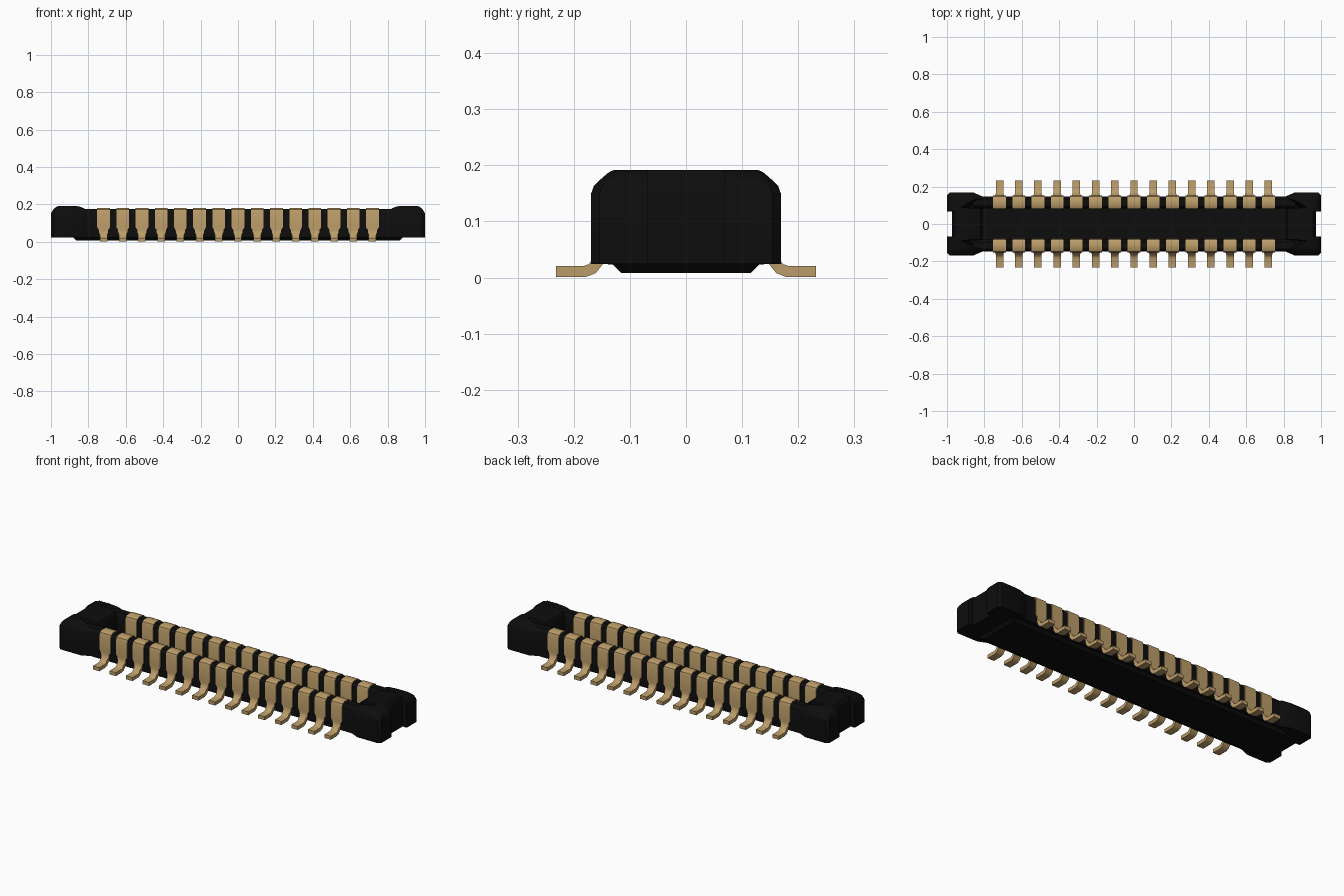
import bpy, bmesh, math
from mathutils import Vector

if "Cube" in bpy.data.objects:
    bpy.data.objects.remove(bpy.data.objects["Cube"])


def material(name, rgb):
    m = bpy.data.materials.new(name)
    m.diffuse_color = (*rgb, 1)
    m.use_nodes = True
    m.node_tree.nodes["Principled BSDF"].inputs["Base Color"].default_value = m.diffuse_color
    return m


BLACK = material("black plastic", (0.004, 0.004, 0.004))
GOLD = material("gold contact", (0.50, 0.335, 0.14))


def loft(name, rings, mat):
    """Skin a list of equal-length closed rings and cap both ends."""
    bm = bmesh.new()
    loops = [[bm.verts.new(p) for p in ring] for ring in rings]
    for a, b in zip(loops, loops[1:]):
        for i in range(len(a)):
            j = (i + 1) % len(a)
            bm.faces.new((a[i], a[j], b[j], b[i]))
    bm.faces.new(loops[0][::-1])
    bm.faces.new(loops[-1])
    bmesh.ops.recalc_face_normals(bm, faces=bm.faces)
    me = bpy.data.meshes.new(name)
    bm.to_mesh(me)
    bm.free()
    ob = bpy.data.objects.new(name, me)
    bpy.context.collection.objects.link(ob)
    me.materials.append(mat)
    return ob


def mirror(ob, axis):
    m = ob.modifiers.new("mirror", 'MIRROR')
    m.use_axis = [i == axis for i in range(3)]


def smooth(ob, angle=32):
    bpy.ops.object.select_all(action='DESELECT')
    ob.select_set(True)
    bpy.context.view_layer.objects.active = ob
    bpy.ops.object.shade_smooth_by_angle(angle=math.radians(angle))


def rect(hx, hy, z):
    return [(-hx, -hy, z), (hx, -hy, z), (hx, hy, z), (-hx, hy, z)]


# Floor of the socket, with a chamfered standoff below
loft("floor", [rect(0.865, 0.115, 0.008), rect(0.88, 0.13, 0.023),
               rect(0.965, 0.142, 0.024), rect(0.965, 0.142, 0.055)], BLACK)

# Long side walls with softened top edges
wall_profile = [(0.083, 0.024), (0.147, 0.024), (0.147, 0.158), (0.144, 0.168),
                (0.134, 0.177), (0.096, 0.177), (0.086, 0.168), (0.083, 0.158)]
wall = loft("side_wall", [[(x, y, z) for y, z in wall_profile]
                          for x in (-0.86, 0.86)], BLACK)
mirror(wall, 1)
smooth(wall)


# U-shaped end blocks: outline at each height, shrinking at the rounded top
def end_ring(z, inset, lip, pocket, start):
    y = 0.169 - inset
    half = [(start, 0.147 - inset * 0.5), (start + 0.05, y), (0.985 - lip, y),
            (1.0 - lip, y - 0.015), (1.0 - lip, 0.068), (0.974 - lip * 0.4, 0.068)]
    inner = [(pocket, 0.09), (start, 0.083)]
    pts = half + [(x, -v) for x, v in half[::-1]]
    pts += [(x, -v) for x, v in inner] + inner[::-1]
    return [(x, v, z) for x, v in pts]


end = loft("end_block", [
    end_ring(0.024, 0.0, 0.0, 0.88, 0.81),
    end_ring(0.050, 0.0, 0.0, 0.88, 0.81),
    end_ring(0.150, 0.0, 0.0, 0.905, 0.81),
    end_ring(0.164, 0.005, 0.006, 0.91, 0.812),
    end_ring(0.178, 0.020, 0.016, 0.915, 0.82),
    end_ring(0.188, 0.032, 0.030, 0.92, 0.845),
    end_ring(0.192, 0.041, 0.042, 0.925, 0.865)], BLACK)
mirror(end, 0)
smooth(end)

# Contact strip: inner blade, over the wall, down the outside, out to the foot
PITCH, COUNT, THICK = 0.1027, 15, 0.0098
path = [(0.088, 0.056, 0.034), (0.088, 0.158, 0.034), (0.091, 0.167, 0.034),
        (0.101, 0.172, 0.034), (0.129, 0.172, 0.034), (0.139, 0.167, 0.034),
        (0.142, 0.158, 0.034), (0.142, 0.078, 0.034), (0.142, 0.062, 0.025),
        (0.144, 0.046, 0.024), (0.155, 0.031, 0.020), (0.167, 0.016, 0.020),
        (0.180, 0.011, 0.020), (0.232, 0.011, 0.020)]
x0 = -PITCH * (COUNT - 1) / 2
sections = []
for i, (y, z, w) in enumerate(path):
    here = Vector((y, z))
    dirs = []
    if i:
        dirs.append((here - Vector(path[i - 1][:2])).normalized())
    if i < len(path) - 1:
        dirs.append((Vector(path[i + 1][:2]) - here).normalized())
    t = sum(dirs, Vector((0, 0))).normalized()
    n = Vector((-t.y, t.x)) * (THICK / max(0.7, t.dot(dirs[0])))
    sections.append([(x0 + sx * w, y + s * n.x, z + s * n.y)
                     for sx, s in ((-1, -1), (1, -1), (1, 1), (-1, 1))])
contacts = loft("contacts", sections, GOLD)
arr = contacts.modifiers.new("row", 'ARRAY')
arr.count = COUNT
arr.use_relative_offset = False
arr.use_constant_offset = True
arr.constant_offset_displace = (PITCH, 0, 0)
mirror(contacts, 1)
smooth(contacts)
